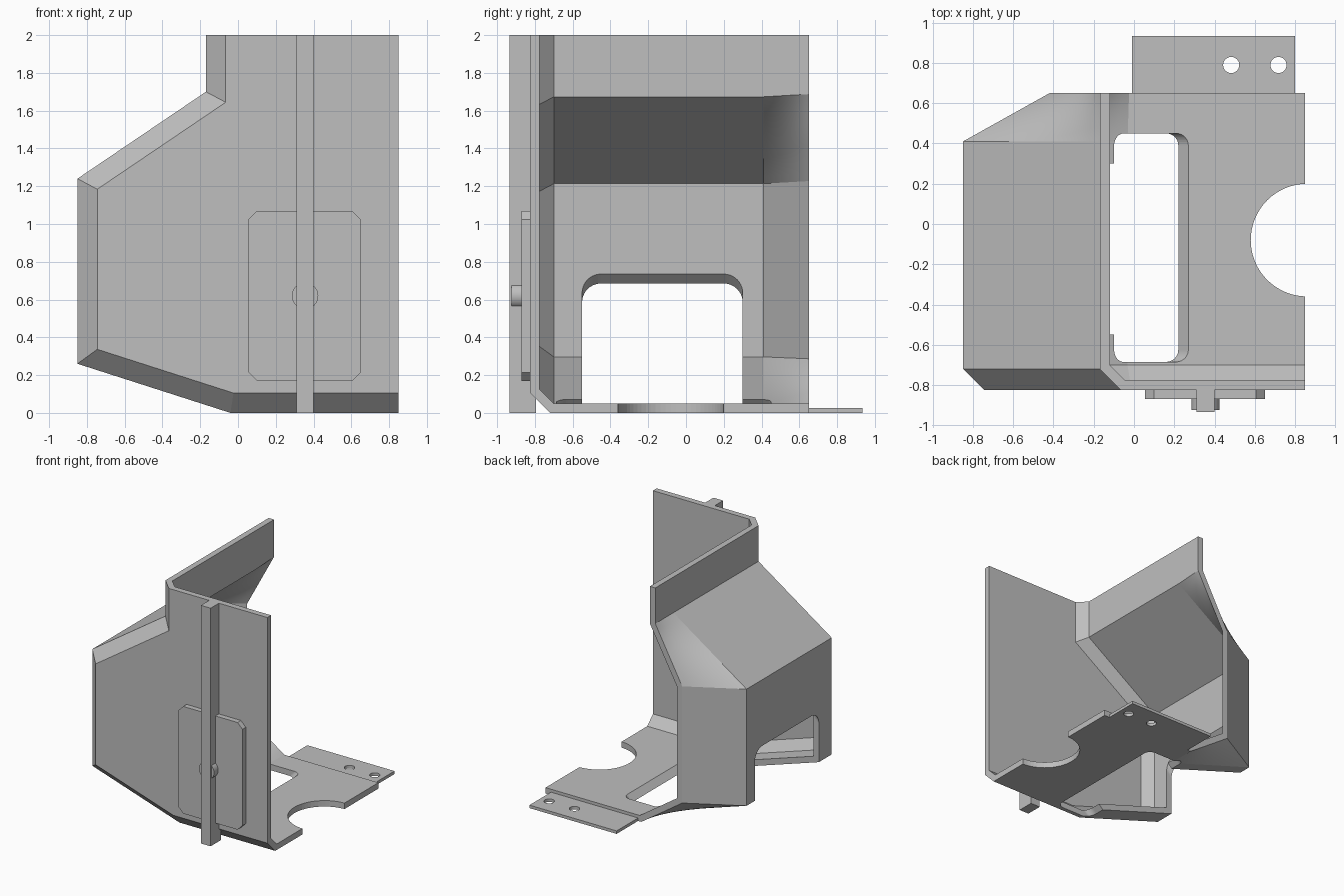
import bpy, bmesh, math
from mathutils import Vector

if "Cube" in bpy.data.objects:
    bpy.data.objects.remove(bpy.data.objects["Cube"])

grey = bpy.data.materials.new("plain grey")
grey.diffuse_color = (0.52, 0.52, 0.52, 1)
grey.use_nodes = True
grey.node_tree.nodes["Principled BSDF"].inputs["Base Color"].default_value = grey.diffuse_color


def make_object(name, bm):
    bmesh.ops.recalc_face_normals(bm, faces=bm.faces)
    mesh = bpy.data.meshes.new(name)
    bm.to_mesh(mesh)
    bm.free()
    mesh.materials.append(grey)
    obj = bpy.data.objects.new(name, mesh)
    bpy.context.collection.objects.link(obj)
    return obj


def prism(name, base, direction):
    """Extrude a closed loop of 3D points along a direction."""
    bm = bmesh.new()
    a = [bm.verts.new(p) for p in base]
    b = [bm.verts.new(Vector(p) + Vector(direction)) for p in base]
    bm.faces.new(a)
    bm.faces.new(b[::-1])
    for i in range(len(a)):
        j = (i + 1) % len(a)
        bm.faces.new((a[i], a[j], b[j], b[i]))
    return make_object(name, bm)


def rounded_rect(u0, u1, v0, v1, r, steps):
    """Rectangle with rounded corners (one step gives chamfers)."""
    pts = []
    corners = [(u1 - r, v1 - r), (u0 + r, v1 - r), (u0 + r, v0 + r), (u1 - r, v0 + r)]
    for k, (cu, cv) in enumerate(corners):
        for s in range(steps + 1):
            a = (k + s / steps) * math.pi / 2
            pts.append((cu + r * math.cos(a), cv + r * math.sin(a)))
    return pts


def circle(cu, cv, r, n=48):
    return [(cu + r * math.cos(2 * math.pi * i / n), cv + r * math.sin(2 * math.pi * i / n))
            for i in range(n)]


def cut(target, cutter):
    cutter.hide_render = True
    cutter.display_type = 'WIRE'
    m = target.modifiers.new(cutter.name, 'BOOLEAN')
    m.operation = 'DIFFERENCE'
    m.solver = 'EXACT'
    m.object = cutter


def offset(chain, d):
    """Mitred inward offset of an open (x, z) chain."""
    pts = [Vector(p) for p in chain]
    normals = []
    for a, b in zip(pts, pts[1:]):
        t = (b - a).normalized()
        normals.append(Vector((t.y, -t.x)))
    out = [pts[0] + normals[0] * d]
    for p, n, m in zip(pts[1:], normals, normals[1:]):
        out.append(p + (n + m) * (d / (1 + n.dot(m))))
    return out + [pts[-1] + normals[-1] * d]


# --- folded sheet housing ---
WIDE = [(0.85, 0), (-0.04, 0), (-0.85, 0.26), (-0.85, 1.24), (-0.17, 1.70), (-0.17, 2)]
REAR = [(0.85, 0), (-0.04, 0), (-0.42, 0.26), (-0.42, 1.24), (-0.17, 1.70), (-0.17, 2)]
THICK, N = 0.05, 12


def refine(chain):
    """Subdivide the two slanted runs of the profile."""
    out = []
    for k in range(5):
        n = N if k in (1, 3) else 1
        out += [Vector(chain[k]).lerp(Vector(chain[k + 1]), i / n) for i in range(n)]
    return out + [Vector(chain[-1])]


def skin_rows(d, front_d, front_y, bend_y):
    rows = [(front_y, refine(offset(WIDE, front_d))), (bend_y, refine(offset(WIDE, d)))]
    a, b = refine(offset(WIDE, d)), refine(offset(REAR, d))
    for i in range(N + 1):
        t = i / N
        rows.append((0.41 + 0.24 * t, [p.lerp(q, t) for p, q in zip(a, b)]))
    return rows


bm = bmesh.new()
skins = []
for rows in (skin_rows(0, 0.105, -0.825, -0.72), skin_rows(THICK, 0.125, -0.775, -0.70)):
    grid = [[bm.verts.new((p.x, y, p.y)) for p in pts] for y, pts in rows]
    corner = bm.verts.new((0.85, rows[0][0], 2))
    bm.faces.new(grid[0] + [corner])
    for r in range(len(grid) - 1):
        for k in range(len(grid[0]) - 1):
            f = bm.faces.new((grid[r][k], grid[r][k + 1], grid[r + 1][k + 1], grid[r + 1][k]))
            # only the twisted rear patches are smooth
            f.smooth = r >= 2 and (1 <= k <= N or N + 2 <= k <= 2 * N + 1)
    # open border of the skin, in order
    skins.append([corner] + [row[0] for row in grid] + grid[-1][1:-1]
                 + [row[-1] for row in reversed(grid)])
outer, inner = skins
for i in range(len(outer)):
    j = (i + 1) % len(outer)
    bm.faces.new((outer[i], outer[j], inner[j], inner[i]))
for e in bm.edges:
    e.smooth = all(f.smooth for f in e.link_faces) and e.calc_face_angle(0) < 0.3
housing = make_object("housing", bm)

# openings cut diagonally through floor and side; v is z - x
D = 1 / math.sqrt(2)


def diagonal_cutter(name, y0, y1, v0, v1, r, s0, s1):
    loop = rounded_rect(y0, y1, v0, v1, r, 10)
    base = [((s0 - v) / 2, y, (s0 + v) / 2) for y, v in loop]
    return prism(name, base, ((s1 - s0) / 2, 0, (s1 - s0) / 2))


cut(housing, diagonal_cutter("side_opening_cutter", -0.55, 0.30, 0.0, 1.535, 0.1, -1.5, 0.6))
cut(housing, diagonal_cutter("floor_opening_cutter", -0.685, 0.45, -0.22, 0.17, 0.06, -0.6, 0.8))

# round notch in the floor edge
cut(housing, prism("notch_cutter", [(x, y, -0.1) for x, y in circle(0.86, -0.08, 0.28, 64)],
                   (0, 0, 0.2)))

# --- rear mounting tab with two holes ---
tab = prism("mounting_tab", [(-0.01, 0.65, 0), (0.80, 0.65, 0), (0.80, 0.935, 0), (-0.01, 0.935, 0)],
            (0, 0, 0.025))
for i, x in enumerate((0.483, 0.718)):
    cut(tab, prism(f"tab_hole_cutter_{i + 1}",
                   [(px, py, -0.1) for px, py in circle(x, 0.79, 0.04, 32)], (0, 0, 0.2)))

# --- front cover plate, upright bar and knob ---
prism("cover_plate", [(x, -0.87, z) for x, z in rounded_rect(0.055, 0.65, 0.17, 1.07, 0.045, 1)],
      (0, 0.05, 0))
prism("upright_bar", [(0.31, -0.935, 0), (0.40, -0.935, 0), (0.40, -0.795, 0), (0.31, -0.795, 0)],
      (0, 0, 2))
knob = prism("knob", [(x, -0.925, z) for x, z in circle(0.355, 0.62, 0.07)], (0, 0.07, 0))
bpy.context.view_layer.objects.active = knob
knob.select_set(True)
bpy.ops.object.shade_smooth_by_angle(angle=math.radians(30))
